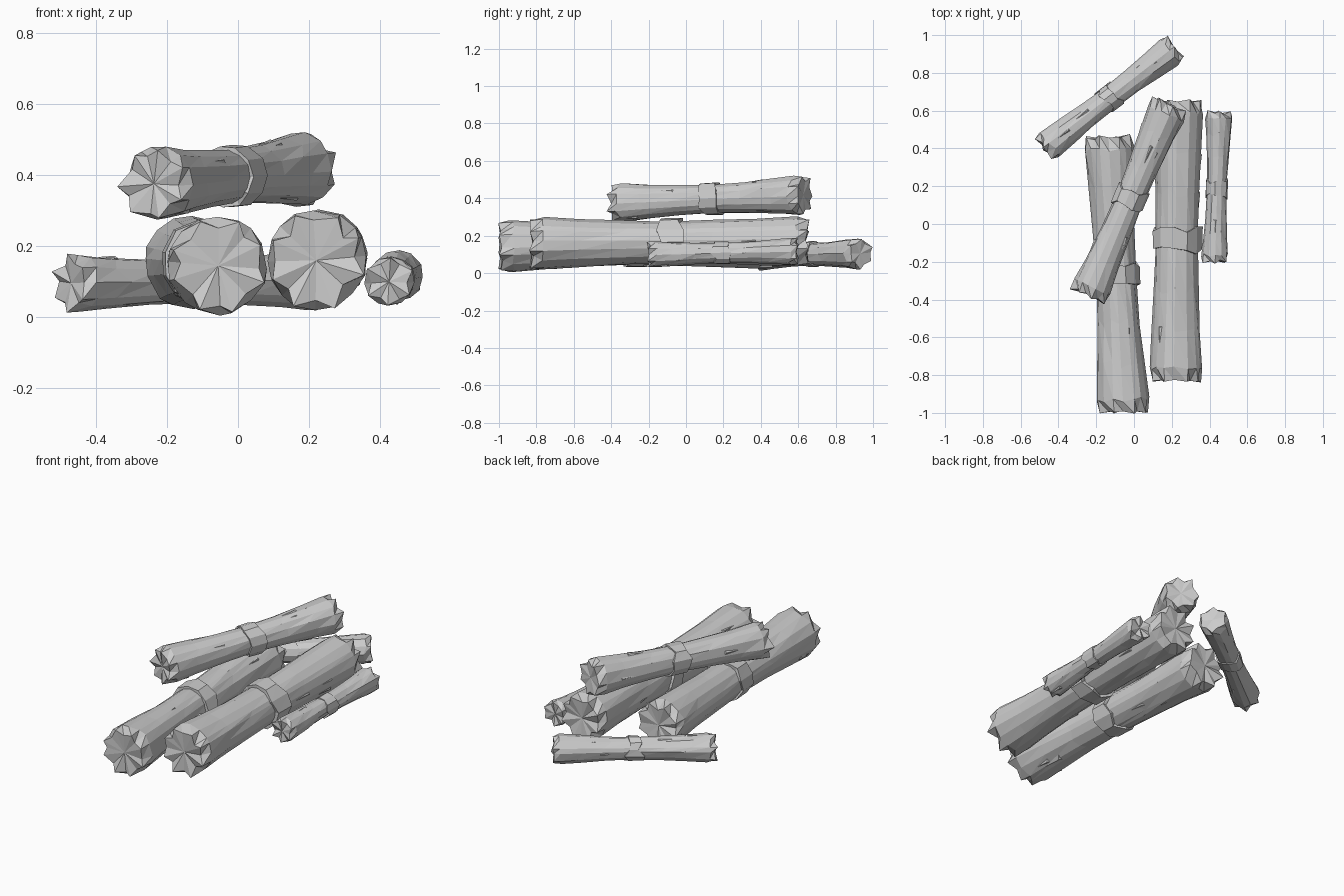
import bpy, math, random
from mathutils import Vector

if "Cube" in bpy.data.objects:
    bpy.data.objects.remove(bpy.data.objects["Cube"])


def make_mesh(name, verts, faces):
    mesh = bpy.data.meshes.new(name)
    mesh.from_pydata(verts, [], faces)
    mesh.update()
    obj = bpy.data.objects.new(name, mesh)
    bpy.context.collection.objects.link(obj)
    return obj


def bridge(a, b, n):
    return [f for i in range(n) for f in
            ((a + i, a + (i + 1) % n, b + (i + 1) % n),
             (a + i, b + (i + 1) % n, b + i))]


def build_log(name, start, end, r0, rm, r1, sides, band_t, band_w, seed):
    rnd = random.Random(seed)
    start, end = Vector(start), Vector(end)
    length = (end - start).length
    axis = (end - start).normalized()
    u = axis.cross(Vector((0, 0, 1))).normalized()
    v = u.cross(axis)

    def point(d, ang, r):
        p = start + axis * d + (u * math.cos(ang) + v * math.sin(ang)) * r
        p.z = max(p.z, 0.0)
        return p

    def radius(t):
        # waisted trunk, flared toward both ends
        k = abs(2 * t - 1)
        return rm + ((r0 if t < 0.5 else r1) - rm) * k ** 1.6

    # Trunk with long irregular bark facets and star-shaped broken ends
    twist = [rnd.uniform(-0.1, 0.1) for _ in range(sides)]
    verts, rings = [], []

    def ring(fn):
        rings.append(len(verts))
        for i in range(sides):
            verts.append(fn(i, 2 * math.pi * i / sides + twist[i]))

    def star(d, r, sign):
        def fn(i, ang):
            if i % 2:   # splintered tip on the rim
                return point(d - sign * rnd.uniform(-0.004, 0.012), ang, r * rnd.uniform(0.9, 1.0))
            return point(d + sign * rnd.uniform(0.0, 0.015), ang, r * rnd.uniform(0.68, 0.8))
        ring(fn)

    star(0, r0, 1)
    for t in (0.045, 0.17, 0.33, 0.5, 0.67, 0.83, 0.955):
        near_end = t < 0.1 or t > 0.9
        def body(i, ang):
            d = t * length + rnd.uniform(-1, 1) * (0.012 if near_end else 0.03)
            return point(d, ang, radius(t) * rnd.uniform(0.97, 1.03))
        ring(body)
    star(length, r1, -1)
    faces = []
    for a, b in zip(rings, rings[1:]):
        faces += bridge(a, b, sides)
    c0, c1 = len(verts), len(verts) + 1
    verts += [start + axis * r0 * 0.08, end - axis * r1 * 0.08]
    for i in range(sides):
        j = (i + 1) % sides
        faces += [(c0, rings[0] + j, rings[0] + i), (c1, rings[-1] + i, rings[-1] + j)]
    make_mesh(name, verts, faces)

    # Ragged raised knot band around the waist
    verts, n = [], 11
    lift = [rnd.uniform(1.07, 1.2) for _ in range(n)]
    edge = [[rnd.uniform(-0.02, 0.02) for _ in range(n)] for _ in range(2)]
    for side, scale in ((0, 0.9), (0, 1), (1, 1), (1, 0.9)):
        for i in range(n):
            d = band_t * length + (side - 0.5) * band_w + edge[side][i]
            r = radius(band_t) * (lift[i] + 0.02 * side if scale == 1 else 0.88)
            verts.append(point(d, 2 * math.pi * i / n, r))
    faces = []
    for k in range(4):
        faces += bridge(k * n, ((k + 1) % 4) * n, n)
    make_mesh(name + "_band", verts, faces)

    # Thin bark splinters lying along the trunk
    verts, faces = [], []
    for k in range(7):
        t = rnd.choice((rnd.uniform(0.1, 0.36), rnd.uniform(0.62, 0.85)))
        ang, h, w = rnd.uniform(0, 2 * math.pi), rnd.uniform(0.05, 0.1) * length, rnd.uniform(0.1, 0.18)
        b = len(verts)
        d, r = t * length, radius(t)
        verts += [point(d - h, ang, radius(t - h / length) * 0.95), point(d + h * 0.3, ang - w, r * 0.95),
                  point(d + h * 0.3, ang + w, r * 0.95), point(d + h * 0.2, ang, r * 1.045)]
        faces += [(b, b + 1, b + 3), (b, b + 3, b + 2), (b + 1, b + 2, b + 3), (b, b + 2, b + 1)]
    make_mesh(name + "_splinters", verts, faces)


# name, start, end, start / waist / end radius, sides, band place, band width, seed
build_log("left_large_log", (-0.055, -0.995, 0.145), (-0.135, 0.46, 0.155),
          0.145, 0.105, 0.137, 16, 0.50, 0.10, 1)
build_log("right_large_log", (0.22, -0.83, 0.16), (0.235, 0.65, 0.17),
          0.145, 0.112, 0.135, 16, 0.505, 0.11, 2)
build_log("top_diagonal_log", (-0.24, -0.38, 0.375), (0.19, 0.635, 0.418),
          0.107, 0.077, 0.109, 14, 0.51, 0.09, 3)
build_log("small_right_log", (0.425, -0.2, 0.10), (0.45, 0.59, 0.118),
          0.073, 0.052, 0.076, 12, 0.49, 0.07, 4)
build_log("small_back_log", (-0.475, 0.40, 0.096), (0.22, 0.935, 0.104),
          0.084, 0.06, 0.086, 12, 0.50, 0.07, 5)
